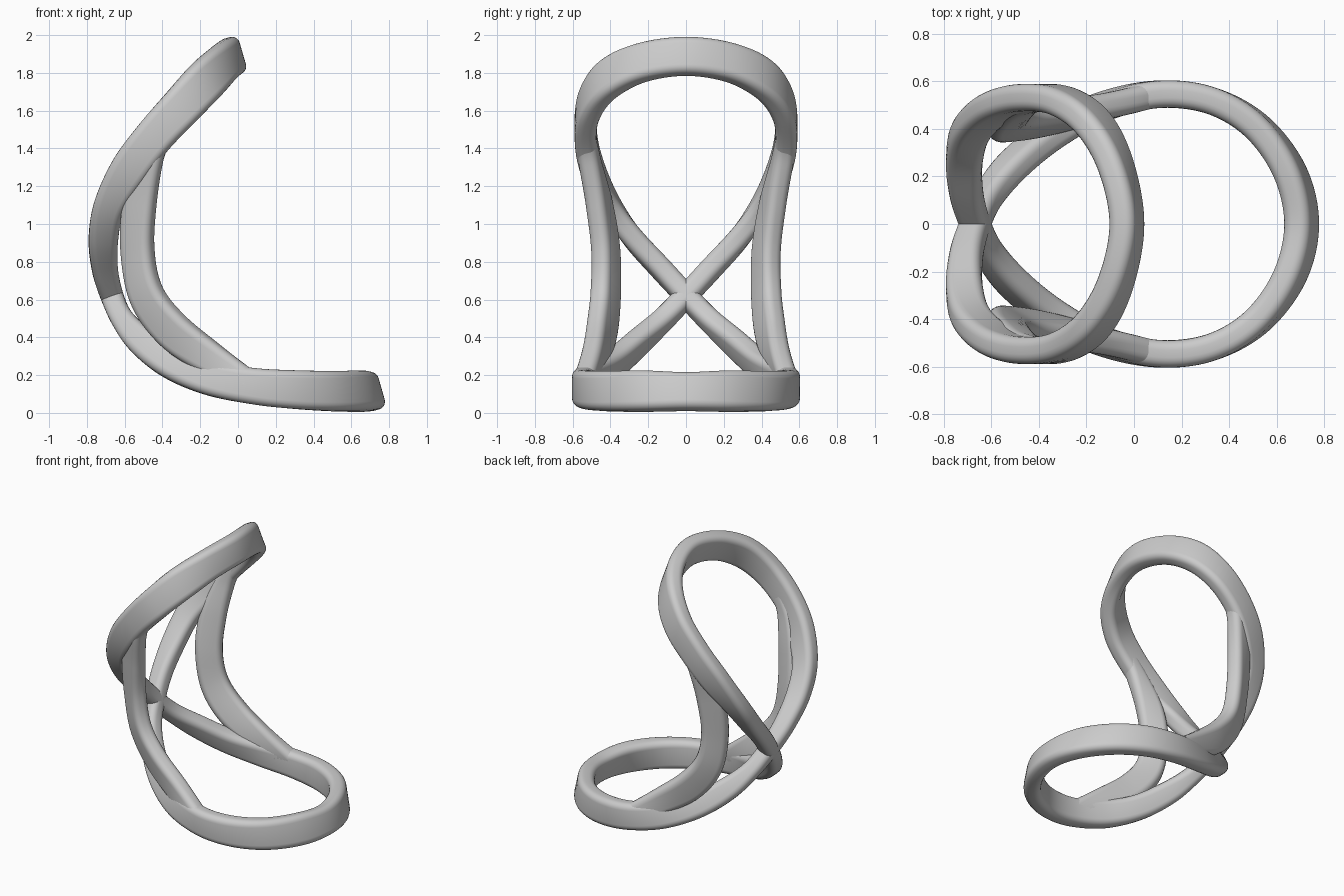
import bpy, bmesh, math
from mathutils import Vector

cube = bpy.data.objects.get("Cube")
if cube:
    bpy.data.objects.remove(cube)

grey = bpy.data.materials.new("plain_grey")
grey.use_nodes = True
grey.diffuse_color = (0.6, 0.6, 0.6, 1)
grey.node_tree.nodes["Principled BSDF"].inputs["Base Color"].default_value = (0.6, 0.6, 0.6, 1)


def station(ox, oz, ix, iz, y, lean=0.0):
    """Centre of the band and the vector across its height."""
    across = Vector((ix - ox, lean, iz - oz))
    return Vector(((ox + ix) / 2, y, (oz + iz) / 2)), across


def flip(st):
    """Mirror a station to the other side of the model."""
    c, a = st
    return Vector((c.x, -c.y, c.z)), Vector((a.x, -a.y, a.z))


def catmull(p, q, r, s, t):
    return 0.5 * (2 * q + (r - p) * t + (2 * p - 5 * q + 4 * r - s) * t * t
                  + (3 * q - p - 3 * r + s) * t ** 3)


def smooth_path(stations, closed, steps=10):
    n = len(stations)
    pick = (lambda i: stations[i % n]) if closed else (lambda i: stations[max(0, min(n - 1, i))])
    out = []
    for i in range(n if closed else n - 1):
        quad = [pick(i + k) for k in (-1, 0, 1, 2)]
        for s in range(steps):
            out.append(tuple(catmull(*[st[k] for st in quad], s / steps) for k in (0, 1)))
    if not closed:
        out.append(stations[-1])
    return out


def rounded_section(height, width, radius=0.042, arc=5):
    pts = []
    for k, (sx, sy) in enumerate(((1, 1), (-1, 1), (-1, -1), (1, -1))):
        for j in range(arc + 1):
            a = math.pi / 2 * (k + j / arc)
            pts.append((sx * (height / 2 - radius) + radius * math.cos(a),
                        sy * (width / 2 - radius) + radius * math.sin(a)))
    return pts


def sweep(name, stations, closed, width):
    path = smooth_path(stations, closed)
    n = len(path)
    bm = bmesh.new()
    rings = []
    for i, (centre, across) in enumerate(path):
        before, after = (i - 1, (i + 1) % n) if closed else (max(i - 1, 0), min(i + 1, n - 1))
        tangent = (path[after][0] - path[before][0]).normalized()
        up = (across - tangent * across.dot(tangent)).normalized()
        side = tangent.cross(up)
        section = rounded_section(across.length, width)
        rings.append([bm.verts.new(centre + up * u + side * v) for u, v in section])
    m = len(rings[0])
    for i in range(n if closed else n - 1):
        a, b = rings[i], rings[(i + 1) % n]
        for j in range(m):
            k = (j + 1) % m
            bm.faces.new((a[j], a[k], b[k], b[j]))
    if not closed:
        bm.faces.new(rings[0])
        bm.faces.new(rings[-1])
    bmesh.ops.recalc_face_normals(bm, faces=bm.faces)
    mesh = bpy.data.meshes.new(name)
    bm.to_mesh(mesh)
    bm.free()
    mesh.materials.append(grey)
    obj = bpy.data.objects.new(name, mesh)
    bpy.context.collection.objects.link(obj)
    bpy.ops.object.select_all(action='DESELECT')
    obj.select_set(True)
    bpy.context.view_layer.objects.active = obj
    bpy.ops.object.shade_smooth_by_angle(angle=math.radians(40))
    return obj


# Figure-eight band: crossing, upper loop, lower loop
crossing = station(-.725, .60, -.61, .64, 0)
upper = [station(*s) for s in (
    (-.77, .74, -.64, .78, .13), (-.79, .92, -.635, .93, .28),
    (-.76, 1.12, -.60, 1.07, .40), (-.66, 1.34, -.50, 1.22, .49),
    (-.52, 1.53, -.38, 1.38, .53), (-.36, 1.71, -.24, 1.53, .515),
    (-.22, 1.86, -.12, 1.66, .42), (-.11, 1.95, -.04, 1.755, .24))]
upper_tip = station(-.058, 1.985, -.002, 1.79, 0)
lower = [station(*s) for s in (
    (-.66, .46, -.56, .53, .12), (-.56, .32, -.45, .43, .25),
    (-.40, .195, -.29, .325, .38), (-.18, .10, -.10, .265, .49),
    (.08, .045, .11, .235, .545), (.32, .02, .32, .225, .52),
    (.53, .01, .50, .22, .41), (.68, .01, .63, .22, .22))]
lower_tip = station(.733, .015, .677, .21, 0)


def loop(arm, tip):
    return arm + [tip] + [flip(s) for s in reversed(arm)]


sweep("figure_eight_band",
      [crossing] + loop(upper, upper_tip) + [crossing] + loop(lower, lower_tip), True, 0.115)

# Side braces joining the two loops
brace = [station(*s) for s in (
    (.00, .12, .10, .21, .54), (-.20, .22, -.10, .36, .485, .04),
    (-.40, .36, -.30, .52, .445, .08), (-.55, .57, -.42, .68, .425, .09),
    (-.61, .85, -.455, .88, .425, .09), (-.60, 1.10, -.44, 1.12, .46, .07),
    (-.53, 1.33, -.40, 1.34, .51, .03), (-.45, 1.50, -.35, 1.44, .53))]
sweep("left_brace", brace, False, 0.11)
sweep("right_brace", [flip(s) for s in brace], False, 0.11)
